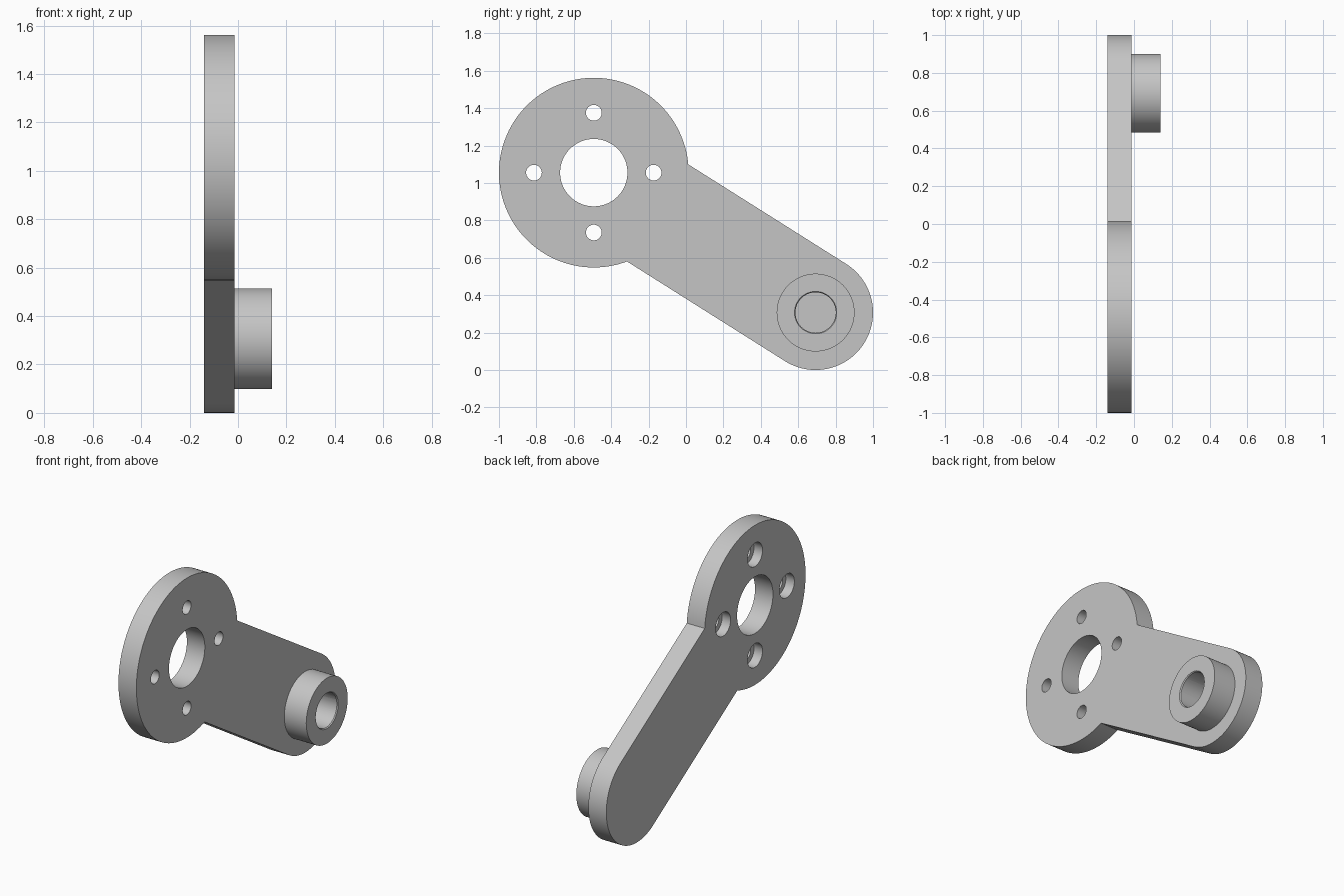
import bpy, bmesh, math
from mathutils import Matrix, Vector

if "Cube" in bpy.data.objects:
    bpy.data.objects.remove(bpy.data.objects["Cube"], do_unlink=True)

# Main dimensions: positions are (y, z), thickness runs along x
HUB, HUB_R = Vector((-0.493, 1.055)), 0.507
TIP, TIP_R = Vector((0.693, 0.307)), 0.307
BACK, FACE, BOSS_END = -0.14, -0.014, 0.14
BOSS_R, BORE_R = 0.208, 0.108

grey = bpy.data.materials.new("plain grey")
grey.use_nodes = True
grey.diffuse_color = (0.56, 0.56, 0.56, 1)
grey.node_tree.nodes["Principled BSDF"].inputs["Base Color"].default_value = (0.56, 0.56, 0.56, 1)


def finish(name, bm):
    bmesh.ops.recalc_face_normals(bm, faces=bm.faces)
    mesh = bpy.data.meshes.new(name)
    bm.to_mesh(mesh)
    bm.free()
    mesh.materials.append(grey)
    obj = bpy.data.objects.new(name, mesh)
    bpy.context.collection.objects.link(obj)
    return obj


def cylinder(name, centre, x0, x1, r0, r1=None, sides=64):
    """Round solid along x from x0 (radius r0) to x1 (radius r1)."""
    bm = bmesh.new()
    place = Matrix.Translation(((x0 + x1) / 2, *centre)) @ Matrix.Rotation(math.pi / 2, 4, 'Y')
    bmesh.ops.create_cone(bm, cap_ends=True, segments=sides, radius1=r0,
                          radius2=r0 if r1 is None else r1, depth=x1 - x0, matrix=place)
    return finish(name, bm)


def combine(target, tool, operation):
    bpy.context.view_layer.objects.active = target
    mod = target.modifiers.new("cut", 'BOOLEAN')
    mod.operation, mod.object, mod.solver = operation, tool, 'EXACT'
    bpy.ops.object.modifier_apply(modifier=mod.name)
    bpy.data.objects.remove(tool, do_unlink=True)


def arc(centre, radius, start, end, steps):
    angles = [start + (end - start) * i / steps for i in range(steps + 1)]
    return [centre + radius * Vector((math.cos(a), math.sin(a))) for a in angles]


# Plate: round hub with a straight arm ending in a half circle
axis = TIP - HUB
lean = math.atan2(axis.y, axis.x)
neck = math.asin(TIP_R / HUB_R)
outline = arc(HUB, HUB_R, lean + neck, lean + 2 * math.pi - neck, 110)
outline += arc(TIP, TIP_R, lean - math.pi / 2, lean + math.pi / 2, 56)
bm = bmesh.new()
face = bm.faces.new([bm.verts.new((BACK, *p)) for p in outline])
side = bmesh.ops.extrude_face_region(bm, geom=[face])
bmesh.ops.translate(bm, vec=(FACE - BACK, 0, 0),
                    verts=[v for v in side["geom"] if isinstance(v, bmesh.types.BMVert)])
if not face.is_valid or len(face.link_loops if hasattr(face, "link_loops") else face.loops) == 0:
    bm.faces.ensure_lookup_table()
arm = finish("crank_arm", bm)

# Boss on the arm end
combine(arm, cylinder("boss", TIP, FACE - 0.05, BOSS_END, BOSS_R, sides=96), 'UNION')

# Hub opening and blind boss bore with a chamfered mouth
combine(arm, cylinder("hub_cutter", HUB, BACK - 0.1, FACE + 0.1, 0.18, sides=96), 'DIFFERENCE')
combine(arm, cylinder("bore_cutter", TIP, -0.06, BOSS_END + 0.1, BORE_R), 'DIFFERENCE')
combine(arm, cylinder("chamfer_cutter", TIP, BOSS_END - 0.01, BOSS_END + 0.01,
                      BORE_R - 0.003, BORE_R + 0.013), 'DIFFERENCE')

# Four bolt holes, counterbored from the back
for i in range(4):
    spot = HUB + 0.32 * Vector((math.cos(i * math.pi / 2), math.sin(i * math.pi / 2)))
    combine(arm, cylinder("bolt_cutter", spot, BACK - 0.1, FACE + 0.1, 0.042, sides=40), 'DIFFERENCE')
    combine(arm, cylinder("head_cutter", spot, BACK - 0.1, BACK + 0.06, 0.075, sides=48), 'DIFFERENCE')

# Smooth round walls, keep hard edges
bpy.ops.object.select_all(action='DESELECT')
arm.select_set(True)
bpy.context.view_layer.objects.active = arm
bpy.ops.object.shade_smooth_by_angle(angle=math.radians(30))
